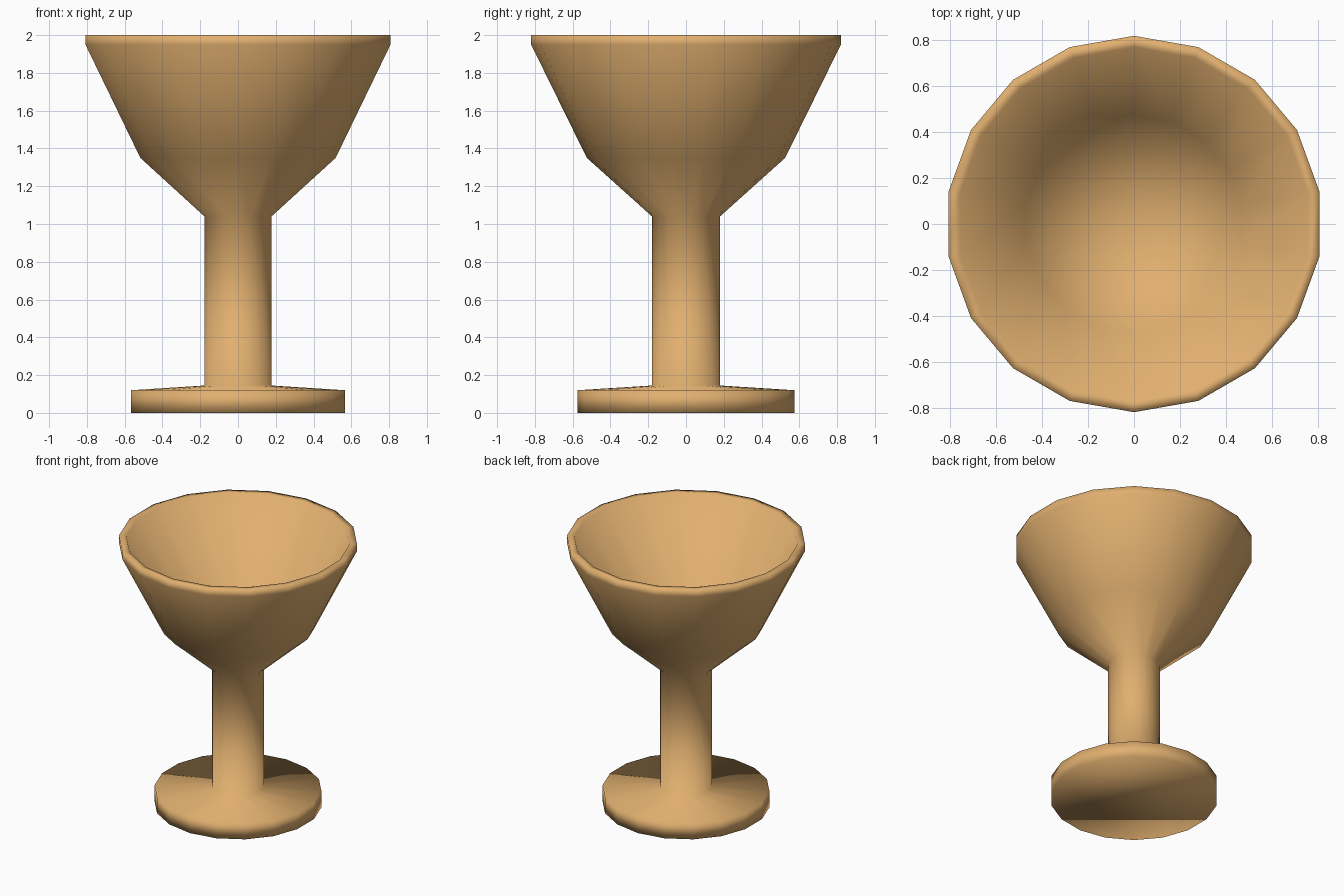
import bpy, bmesh
from math import sin, cos, pi

if "Cube" in bpy.data.objects:
    bpy.data.objects.remove(bpy.data.objects["Cube"])

SIDES = 18
# Lathe profile (radius, height): foot, stem, outer bowl, rim, inner bowl
PROFILE = [(0.575, 0.0), (0.575, 0.12), (0.18, 0.145), (0.18, 1.04),
           (0.525, 1.35), (0.82, 1.95), (0.82, 2.0),
           (0.77, 2.0), (0.475, 1.38)]
BOWL_BOTTOM = 1.1

bm = bmesh.new()
rings = [[bm.verts.new((r * sin(2 * pi * i / SIDES), r * cos(2 * pi * i / SIDES), z))
          for i in range(SIDES)] for r, z in PROFILE]

# Walls between neighbouring rings
for low, high in zip(rings, rings[1:]):
    for i in range(SIDES):
        j = (i + 1) % SIDES
        bm.faces.new((low[i], low[j], high[j], high[i]))

# Underside of the foot and floor of the bowl
bm.faces.new(rings[0])
centre = bm.verts.new((0, 0, BOWL_BOTTOM))
for i in range(SIDES):
    bm.faces.new((rings[-1][i], rings[-1][(i + 1) % SIDES], centre))

bmesh.ops.recalc_face_normals(bm, faces=bm.faces)
for face in bm.faces:
    face.smooth = True

mesh = bpy.data.meshes.new("goblet")
bm.to_mesh(mesh)
bm.free()
goblet = bpy.data.objects.new("goblet", mesh)
bpy.context.collection.objects.link(goblet)

# Warm tan material
tan = bpy.data.materials.new("tan")
tan.diffuse_color = (0.75, 0.43, 0.16, 1)
tan.use_nodes = True
tan.node_tree.nodes["Principled BSDF"].inputs["Base Color"].default_value = tan.diffuse_color
mesh.materials.append(tan)
